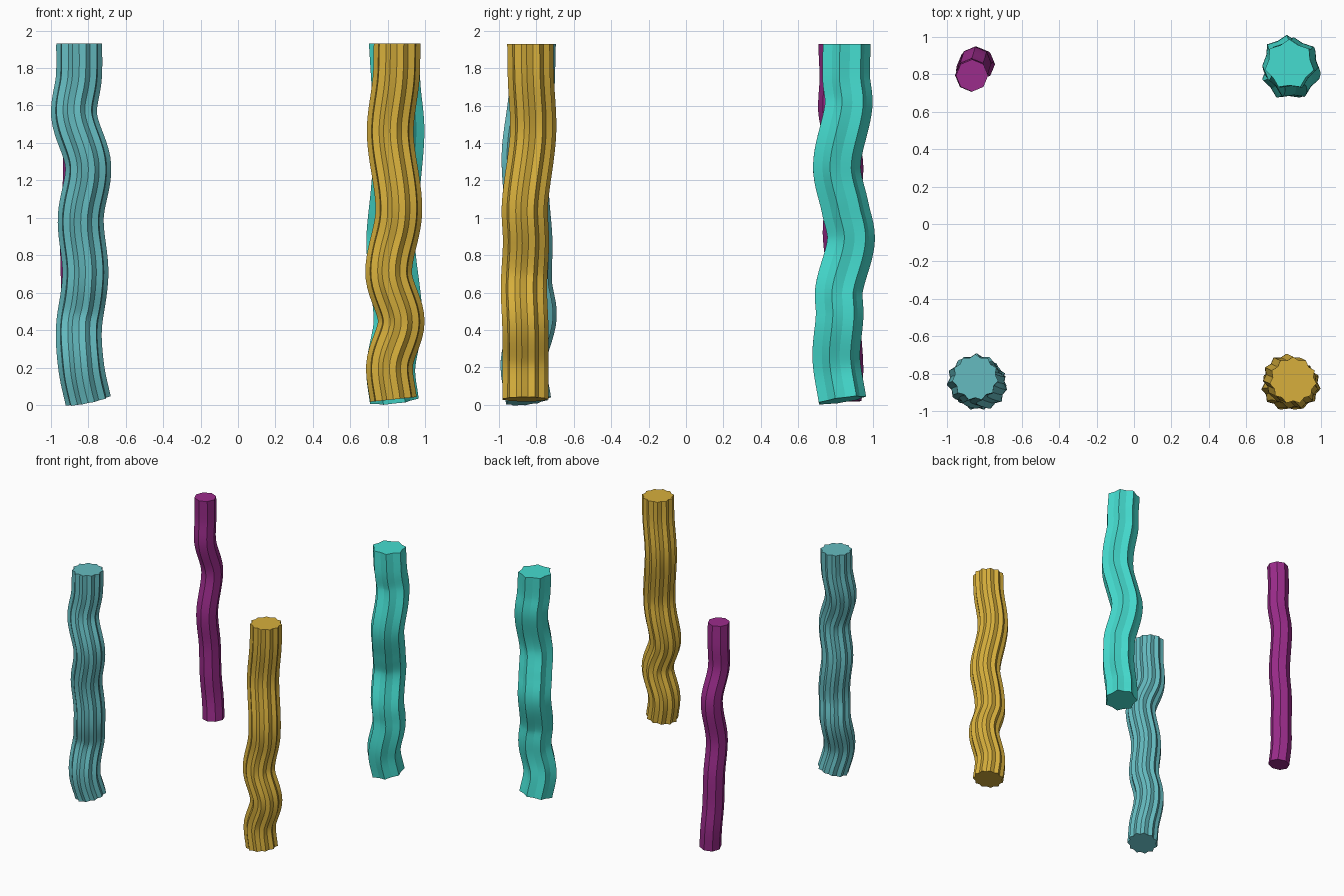
import bpy, bmesh, math
from mathutils import Vector

if "Cube" in bpy.data.objects:
    bpy.data.objects.remove(bpy.data.objects["Cube"])

RINGS = 64


def smooth(keys, z):
    """Cubic Hermite value and slope at height z through (z, value) keys."""
    n = len(keys)

    def slope(i):
        a, b = keys[max(i - 1, 0)], keys[min(i + 1, n - 1)]
        return (b[1] - a[1]) / (b[0] - a[0])

    i = 0
    while i < n - 2 and z > keys[i + 1][0]:
        i += 1
    (z0, p0), (z1, p1) = keys[i], keys[i + 1]
    h = z1 - z0
    t = (z - z0) / h
    m0, m1 = slope(i) * h, slope(i + 1) * h
    val = ((2*t**3 - 3*t*t + 1) * p0 + (t**3 - 2*t*t + t) * m0
           + (3*t*t - 2*t**3) * p1 + (t**3 - t*t) * m1)
    der = ((6*t*t - 6*t) * p0 + (3*t*t - 4*t + 1) * m0
           + (6*t - 6*t*t) * p1 + (3*t*t - 2*t) * m1) / h
    return val, der


def star(points, r, inner):
    """Star section; inner=None gives a plain polygon."""
    n = points if inner is None else points * 2
    out = []
    for i in range(n):
        a = math.pi / 2 + math.tau * i / n
        q = r if inner is None or i % 2 == 0 else r * inner
        out.append((q * math.cos(a), q * math.sin(a)))
    return out


def column(name, color, section, xs, ys):
    """Sweep the section along a wavy upright path."""
    bm = bmesh.new()
    z0, z1 = xs[0][0], xs[-1][0]
    rings = []
    for k in range(RINGS + 1):
        z = z0 + (z1 - z0) * k / RINGS
        x, dx = smooth(xs, z)
        y, dy = smooth(ys, z)
        if k == RINGS:          # level top cap
            dx = dy = 0
        t = Vector((dx, dy, 1)).normalized()
        u = Vector((1, 0, 0))
        u = (u - t * u.dot(t)).normalized()
        v = t.cross(u)
        c = Vector((x, y, z))
        rings.append([bm.verts.new(c + u * a + v * b) for a, b in section])
    n = len(section)
    for lo, hi in zip(rings, rings[1:]):
        for i in range(n):
            j = (i + 1) % n
            bm.faces.new((lo[i], lo[j], hi[j], hi[i]))
    bm.faces.new(rings[0][::-1])
    bm.faces.new(rings[-1])
    me = bpy.data.meshes.new(name)
    bm.to_mesh(me)
    bm.free()
    ob = bpy.data.objects.new(name, me)
    bpy.context.collection.objects.link(ob)
    mat = bpy.data.materials.new(name + "_paint")
    mat.diffuse_color = (*color, 1)
    mat.use_nodes = True
    mat.node_tree.nodes["Principled BSDF"].inputs["Base Color"].default_value = mat.diffuse_color
    me.materials.append(mat)
    bpy.ops.object.select_all(action='DESELECT')
    ob.select_set(True)
    bpy.context.view_layer.objects.active = ob
    bpy.ops.object.shade_smooth_by_angle(angle=math.radians(15))


# Front left: blue fluted column
column("blue_column", (0.13, 0.50, 0.53), star(11, 0.124, 0.87),
       [(.025, -.80), (.2, -.837), (.4, -.85), (.7, -.815), (1.0, -.84),
        (1.28, -.80), (1.54, -.875), (1.75, -.85), (1.93, -.848)],
       [(.025, -.845), (.23, -.872), (.47, -.815), (.65, -.84), (.88, -.838),
        (1.1, -.855), (1.35, -.866), (1.65, -.83), (1.93, -.82)])

# Front right: gold fluted column
column("gold_column", (0.68, 0.43, 0.045), star(11, 0.126, 0.87),
       [(.03, .83), (.22, .81), (.45, .872), (.7, .805), (1.04, .859),
        (1.45, .813), (1.75, .845), (1.93, .85)],
       [(.03, -.861), (.4, -.861), (.63, -.869), (.87, -.858), (1.07, -.864),
        (1.45, -.82), (1.75, -.832), (1.93, -.835)])

# Back right: teal seven-pointed column
column("teal_column", (0.06, 0.72, 0.63), star(7, 0.134, 0.84),
       [(.025, .835), (.2, .816), (.45, .855), (.85, .816), (1.15, .84),
        (1.45, .865), (1.7, .845), (1.93, .83)],
       [(.025, .83), (.25, .797), (.48, .815), (.62, .812), (.88, .876),
        (1.05, .845), (1.28, .80), (1.6, .863), (1.75, .85), (1.93, .853)])

# Back left: slim purple eight-sided column
column("purple_column", (0.33, 0.025, 0.26), star(8, 0.086, None),
       [(.025, -.828), (.3, -.85), (.66, -.86), (.94, -.864), (1.28, -.848),
        (1.55, -.868), (1.93, -.865)],
       [(.025, .853), (.2, .862), (.4, .85), (.66, .846), (.94, .817),
        (1.28, .862), (1.55, .795), (1.75, .80), (1.93, .793)])
